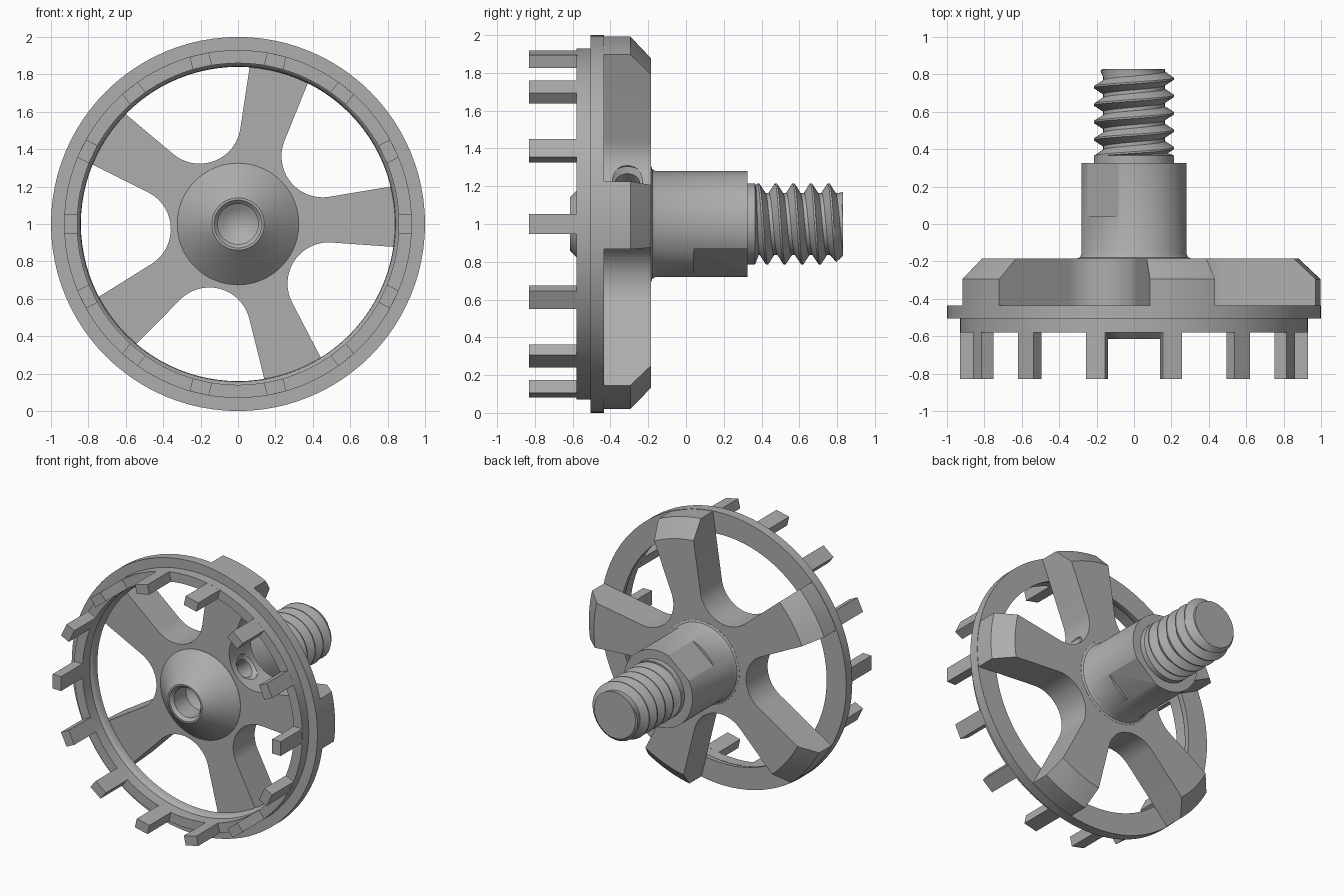
import bpy, bmesh, math
from math import sin, cos, tan, radians, pi
from mathutils import Matrix, Vector

if "Cube" in bpy.data.objects:
    bpy.data.objects.remove(bpy.data.objects["Cube"], do_unlink=True)

steel = bpy.data.materials.new("grey_steel")
steel.use_nodes = True
grey = (0.42, 0.42, 0.42, 1)
steel.diffuse_color = grey
steel.node_tree.nodes["Principled BSDF"].inputs["Base Color"].default_value = grey

CENTRE = Matrix.Translation((0, 0, 1))   # main axis runs along y at this height
TURN = radians(2.7)                      # rotation of the first spoke
STEP = radians(72)


def around(angle):
    """Turn about the main axis so that +x points along the angle."""
    return CENTRE @ Matrix.Rotation(-angle, 4, 'Y')


def finish(name, bm, smooth=30):
    bmesh.ops.remove_doubles(bm, verts=bm.verts, dist=1e-5)
    bmesh.ops.recalc_face_normals(bm, faces=bm.faces)
    mesh = bpy.data.meshes.new(name)
    bm.to_mesh(mesh)
    bm.free()
    mesh.materials.append(steel)
    ob = bpy.data.objects.new(name, mesh)
    bpy.context.collection.objects.link(ob)
    shade(ob, smooth)
    return ob


def shade(ob, angle=30):
    bpy.ops.object.select_all(action='DESELECT')
    bpy.context.view_layer.objects.active = ob
    ob.select_set(True)
    bpy.ops.object.shade_smooth_by_angle(angle=radians(angle))


def lathe(name, profile, matrix=CENTRE, segs=96, closed=False):
    """Revolve (radius, y) points about the y axis."""
    bm = bmesh.new()
    verts = [bm.verts.new((r, y, 0)) for r, y in profile]
    edges = [bm.edges.new(p) for p in zip(verts, verts[1:])]
    if closed:
        edges.append(bm.edges.new((verts[-1], verts[0])))
    bmesh.ops.spin(bm, geom=verts + edges, cent=(0, 0, 0), axis=(0, 1, 0),
                   angle=2 * pi, steps=segs, use_merge=True)
    bm.transform(matrix)
    return finish(name, bm)


def box(name, size, matrix):
    bm = bmesh.new()
    bmesh.ops.create_cube(bm, size=1, matrix=matrix @ Matrix.Diagonal((*size, 1)))
    return finish(name, bm)


def boolean(ob, cutter, operation='DIFFERENCE'):
    mod = ob.modifiers.new("cut", 'BOOLEAN')
    mod.object, mod.operation, mod.solver = cutter, operation, 'EXACT'
    bpy.context.view_layer.objects.active = ob
    bpy.ops.object.modifier_apply(modifier=mod.name)


# Stepped rim
lathe("rim", [(0.86, -0.58), (0.93, -0.58), (0.93, -0.505), (1, -0.505), (1, -0.435),
              (0.84, -0.435), (0.843, -0.465), (0.85, -0.485), (0.86, -0.495)], closed=True)

# Drive lugs on the front of the rim
for i in range(14):
    place = around(2 * pi * i / 14) @ Matrix.Translation((0.894, -0.702, 0))
    box(f"lug_{i + 1}", (0.07, 0.256, 0.105), place)

# Five spokes: tapered arms joined by round valleys
FRONT, BACK = -0.435, -0.185
FLARE, ROUND, VALLEY = radians(6.8), 0.22, 0.58
outline = []
for i in range(5):
    spoke = TURN + i * STEP
    valley = spoke + STEP / 2
    half = 0.12 + (1.1 - 0.48) * tan(FLARE)
    for side in (-half, half):
        outline.append((1.1 * cos(spoke) - side * sin(spoke),
                        1.1 * sin(spoke) + side * cos(spoke)))
    sweep = pi / 2 - (STEP / 2 - FLARE)
    for k in range(25):
        a = valley + pi + sweep * (1 - k / 12) * -1
        a = valley + pi + sweep * (1 - k / 12)
        outline.append((VALLEY * cos(valley) + ROUND * cos(a),
                        VALLEY * sin(valley) + ROUND * sin(a)))
bm = bmesh.new()
base = bm.faces.new([bm.verts.new((x, FRONT, z)) for x, z in outline])
top = bmesh.ops.extrude_face_region(bm, geom=[base])["geom"]
bmesh.ops.translate(bm, vec=(0, BACK - FRONT, 0),
                    verts=[v for v in top if isinstance(v, bmesh.types.BMVert)])
bm.transform(CENTRE)
spokes = finish("spokes", bm)
envelope = lathe("spoke_envelope", [(0, -0.5), (0.997, -0.5), (0.997, -0.295),
                                    (0.88, BACK), (0.86, -0.16), (0, -0.16)], segs=128)
boolean(spokes, envelope, 'INTERSECT')

# Front cone with its centre bore, and the radial hole in one valley
cone = lathe("front_cone", [(0, -0.615), (0.14, -0.615), (0.325, -0.437),
                            (0.325, -0.42), (0, -0.42)])
bore = lathe("bore_cutter", [(0, -0.65), (0.128, -0.65), (0.128, -0.612), (0.108, -0.59),
                             (0.108, -0.45), (0, -0.385)], segs=48)
radial = (CENTRE @ Matrix.Translation((0, -0.31, 0)) @ Matrix.Rotation(-TURN - STEP / 2, 4, 'Y')
          @ Matrix.Rotation(-pi / 2, 4, 'Z'))
drill = lathe("drill_cutter", [(0, 0.18), (0.065, 0.2), (0.065, 0.345),
                               (0.092, 0.372), (0.092, 0.5), (0, 0.5)], radial, 48)
boolean(cone, bore)
boolean(spokes, bore)
boolean(spokes, drill)

# Shaft with two wrench flats
shaft = lathe("shaft", [(0, -0.2), (0.31, -0.2), (0.305, -0.184), (0.29, -0.178),
                        (0.28, -0.16), (0.28, 0.325), (0, 0.325)])
flats = [box("flat_cutter", (0.2, 0.4, 0.6),
             around(radians(a)) @ Matrix.Translation((0.358, 0.24, 0))) for a in (130, -50)]
for cutter in flats:
    boolean(shaft, cutter)

for ob in (spokes, cone, shaft):
    shade(ob)
for helper in [envelope, bore, drill] + flats:
    bpy.data.objects.remove(helper, do_unlink=True)

# Threaded stud: rows of a grid follow the helix, clipped to the stud length
Y0, Y1, PITCH, COLS = 0.35, 0.83, 0.093, 64
ROOT, CREST = 0.165, 0.215
phases = (0, 0.2, 0.55, 0.65)


def thread_radius(y, turn):
    p = ((y - Y0) / PITCH - turn) % 1
    rise = min(max((p - 0.2) / 0.35, 0), 1) if p < 0.65 else (1 - p) / 0.35
    return min(ROOT + (CREST - ROOT) * rise, 0.17 + (Y1 - y) * 0.9)


bm = bmesh.new()
rows = [n + p for n in range(-1, 7) for p in phases]
grid = []
for row in rows:
    line = []
    for c in range(COLS + 1):
        turn = c / COLS
        y = min(max(Y0 + (row + turn) * PITCH, Y0), Y1)
        r = thread_radius(y, turn)
        a = -2 * pi * turn          # right-hand helix toward +y
        line.append(bm.verts.new((r * cos(a), y, 1 + r * sin(a))))
    grid.append(line)
for low, high in zip(grid, grid[1:]):
    for c in range(COLS):
        corners = (low[c], low[c + 1], high[c + 1], high[c])
        if max(v.co.y for v in corners) - min(v.co.y for v in corners) > 1e-6:
            bm.faces.new(corners)
bmesh.ops.remove_doubles(bm, verts=bm.verts, dist=1e-5)
bmesh.ops.holes_fill(bm, edges=[e for e in bm.edges if e.is_boundary], sides=0)
finish("thread", bm)
lathe("thread_neck", [(0, 0.32), (0.215, 0.32), (0.215, 0.365), (0.165, 0.385), (0, 0.385)])
